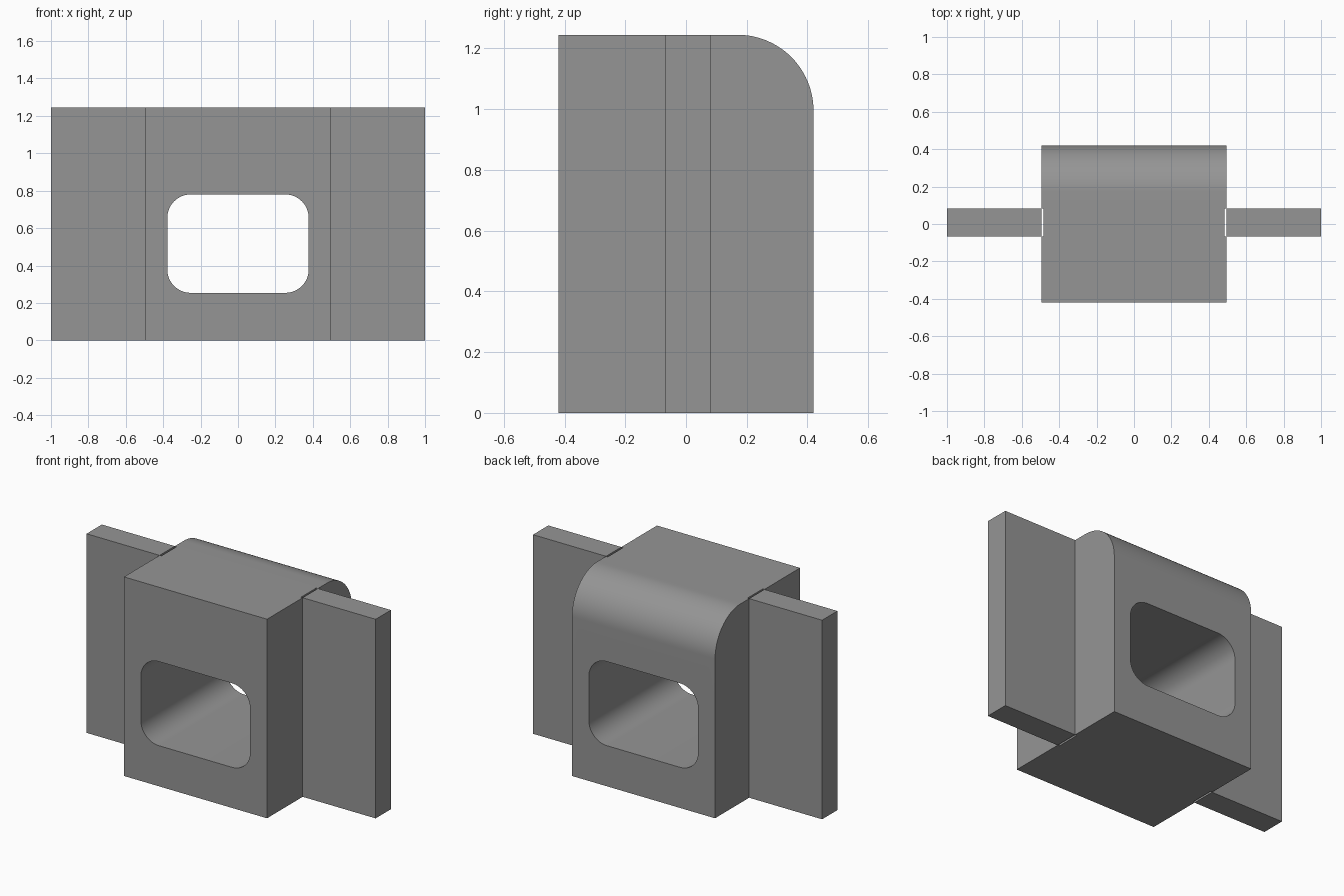
import bpy, bmesh, math
from mathutils import Vector

if "Cube" in bpy.data.objects:
    bpy.data.objects.remove(bpy.data.objects["Cube"])

HALF_W, HALF_D, HEIGHT = 0.495, 0.42, 1.245
WING_Y0, WING_Y1 = -0.068, 0.083

grey = bpy.data.materials.new("plain grey")
grey.diffuse_color = (0.3, 0.3, 0.3, 1)
grey.use_nodes = True
grey.node_tree.nodes["Principled BSDF"].inputs["Base Color"].default_value = grey.diffuse_color


def arc(cx, cy, r, start, steps=16):
    """Quarter circle of points, counter-clockwise from start (degrees)."""
    return [(cx + r * math.cos(math.radians(start + 90 * i / steps)),
             cy + r * math.sin(math.radians(start + 90 * i / steps)))
            for i in range(steps + 1)]


def prism(name, points, to_3d, direction):
    """Extrude a flat outline into a closed solid."""
    bm = bmesh.new()
    face = bm.faces.new([bm.verts.new(to_3d(a, b)) for a, b in points])
    result = bmesh.ops.extrude_face_region(bm, geom=[face])
    moved = [v for v in result["geom"] if isinstance(v, bmesh.types.BMVert)]
    bmesh.ops.translate(bm, verts=moved, vec=Vector(direction))
    bmesh.ops.recalc_face_normals(bm, faces=bm.faces)
    mesh = bpy.data.meshes.new(name)
    bm.to_mesh(mesh)
    bm.free()
    mesh.materials.append(grey)
    obj = bpy.data.objects.new(name, mesh)
    bpy.context.collection.objects.link(obj)
    return obj


def box(name, x0, x1, y0, y1, z0, z1):
    return prism(name, [(x0, y0), (x1, y0), (x1, y1), (x0, y1)],
                 lambda x, y: (x, y, z0), (0, 0, z1 - z0))


# Main block: side profile with a rounded upper back edge
R = 0.25
profile = [(-HALF_D, 0), (HALF_D, 0)] + arc(HALF_D - R, HEIGHT - R, R, 0, 24) + [(-HALF_D, HEIGHT)]
block = prism("block", profile, lambda y, z: (-HALF_W, y, z), (2 * HALF_W, 0, 0))

# Rounded rectangular opening running front to back
r, hx, z0, z1 = 0.125, 0.378, 0.254, 0.78
outline = (arc(hx - r, z1 - r, r, 0) + arc(-hx + r, z1 - r, r, 90)
           + arc(-hx + r, z0 + r, r, 180) + arc(hx - r, z0 + r, r, 270))
cutters = [prism("opening_cutter", outline, lambda x, z: (x, -1, z), (0, 2, 0))]

# Side wings, each facing a shallow full-height slot in the block
for side, name in ((-1, "left"), (1, "right")):
    box(name + "_wing", side * HALF_W, side, WING_Y0, WING_Y1, 0, HEIGHT)
    cutters.append(box(name + "_slot_cutter", side * (HALF_W - 0.012), side * 0.6,
                       WING_Y0, WING_Y1, -0.1, HEIGHT + 0.1))

# Cut the opening and slots
bpy.context.view_layer.objects.active = block
block.select_set(True)
for cutter in cutters:
    mod = block.modifiers.new("cut", "BOOLEAN")
    mod.operation, mod.solver, mod.object = "DIFFERENCE", "EXACT", cutter
    bpy.ops.object.modifier_apply(modifier=mod.name)
    bpy.data.objects.remove(cutter)
bpy.ops.object.shade_smooth_by_angle(angle=math.radians(30))
